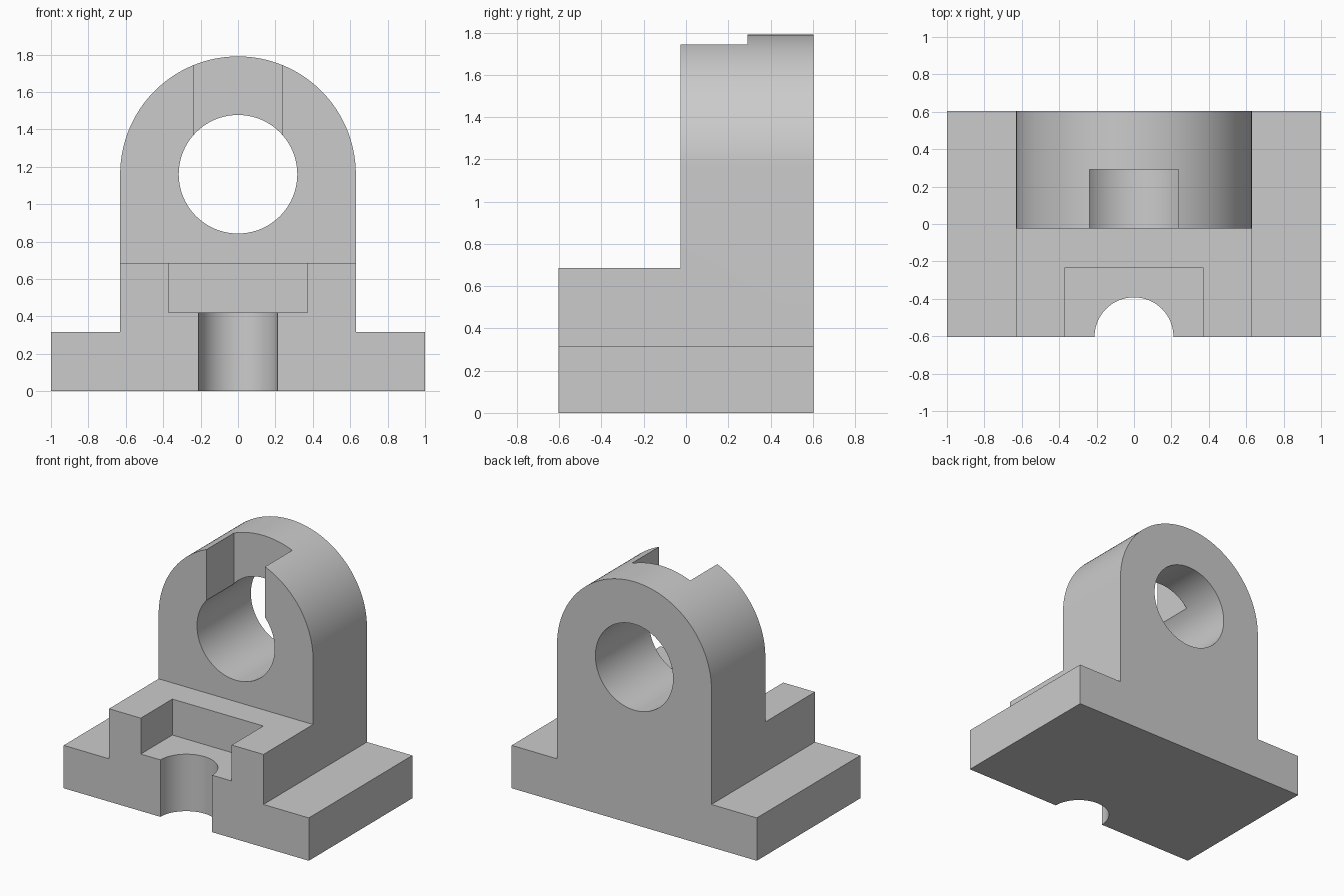
import bpy, bmesh
from math import sin, cos, pi, radians

if "Cube" in bpy.data.objects:
    bpy.data.objects.remove(bpy.data.objects["Cube"])

Y0, Y1 = -0.603, 0.603      # front and back of the block
HOLE_Z, ARCH_R = 1.16, 0.63


def prism(name, points, start, end, axis='Y'):
    """Extrude a closed outline: (x, z) along Y, or (x, y) along Z."""
    bm = bmesh.new()
    place = lambda p, t: (p[0], t, p[1]) if axis == 'Y' else (p[0], p[1], t)
    a = [bm.verts.new(place(p, start)) for p in points]
    b = [bm.verts.new(place(p, end)) for p in points]
    bm.faces.new(a)
    bm.faces.new(b)
    for i in range(len(a)):
        j = (i + 1) % len(a)
        bm.faces.new((a[i], a[j], b[j], b[i]))
    bmesh.ops.recalc_face_normals(bm, faces=bm.faces)
    mesh = bpy.data.meshes.new(name)
    bm.to_mesh(mesh)
    bm.free()
    obj = bpy.data.objects.new(name, mesh)
    bpy.context.collection.objects.link(obj)
    return obj


def arc(cx, cy, r, a0, a1, n):
    return [(cx + r * cos(a0 + (a1 - a0) * i / n),
             cy + r * sin(a0 + (a1 - a0) * i / n)) for i in range(n + 1)]


def circle(cx, cy, r, n=96):
    return arc(cx, cy, r, 0, 2 * pi, n)[:-1]


def rect(x0, x1, v0, v1):
    return [(x0, v0), (x1, v0), (x1, v1), (x0, v1)]


# Base flanges and arched upright as one front profile
outline = [(-1, 0), (1, 0), (1, 0.316), (ARCH_R, 0.316)]
outline += arc(0, HOLE_Z, ARCH_R, 0, pi, 96)
outline += [(-ARCH_R, 0.316), (-1, 0.316)]
body = prism("bearing_bracket", outline, Y0, Y1)

cutters = [
    # Space above the front step
    prism("step_cutter", rect(-0.9, 0.9, 0.685, 2), -1, -0.025),
    # Through bore
    prism("bore_cutter", circle(0, HOLE_Z, 0.317), -1, 1),
    # Slot from the bore up through the crown
    prism("slot_cutter", rect(-0.238, 0.238, HOLE_Z, 2), -0.5, 0.292),
    # Rectangular pocket in the step
    prism("pocket_cutter", rect(-0.371, 0.371, 0.42, 0.9), -1, -0.235),
    # Half-round bolt notch
    prism("notch_cutter", circle(0, Y0, 0.211), -0.2, 0.6, 'Z'),
]

bpy.context.view_layer.objects.active = body
body.select_set(True)
for cutter in cutters:
    cutter.hide_render = True
    mod = body.modifiers.new(cutter.name, 'BOOLEAN')
    mod.operation, mod.solver, mod.object = 'DIFFERENCE', 'EXACT', cutter
    bpy.ops.object.modifier_apply(modifier=mod.name)
    bpy.data.objects.remove(cutter)

bpy.ops.object.shade_smooth_by_angle(angle=radians(25))
